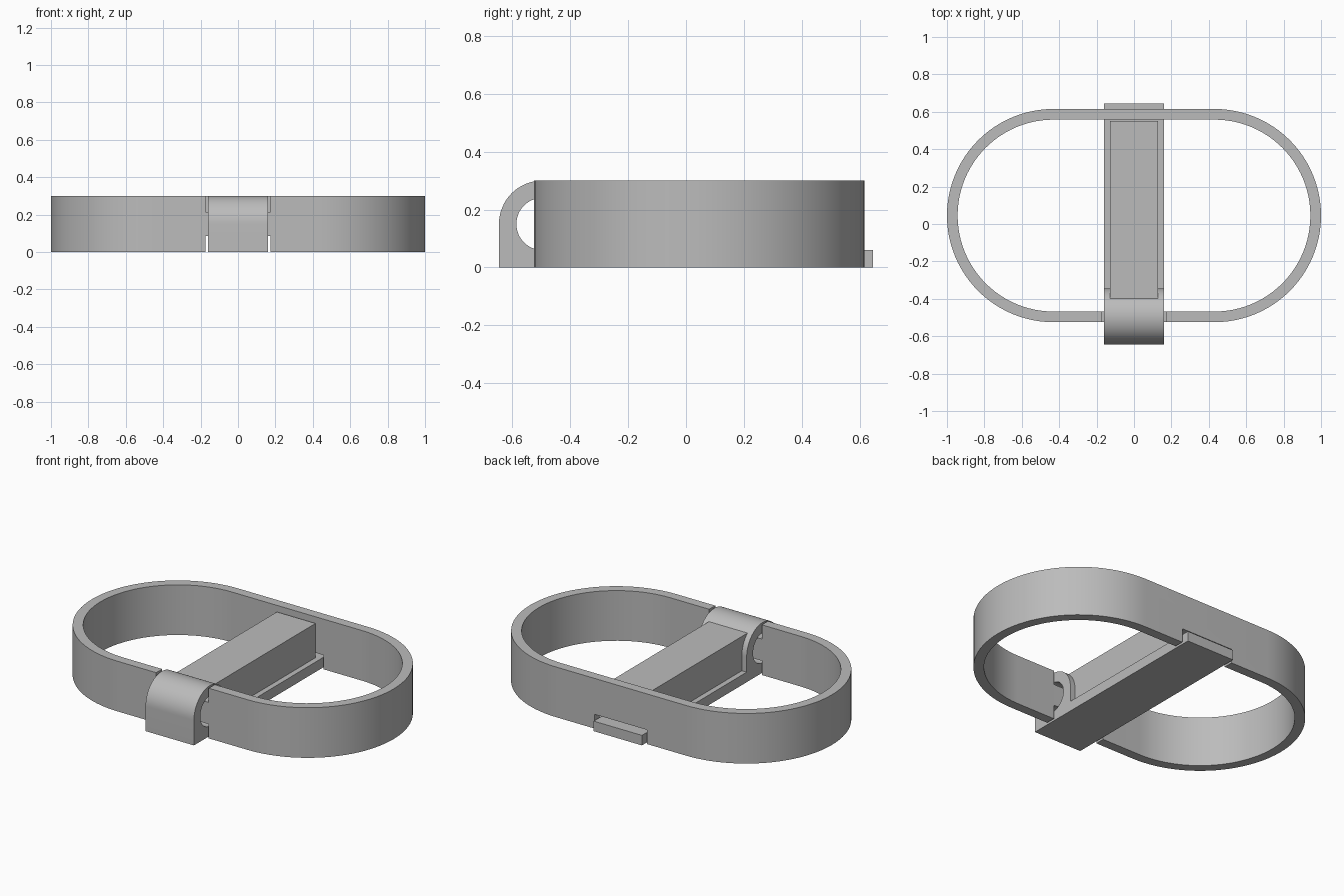
import bpy, bmesh
from math import pi, sin, cos, radians
from mathutils import Vector

cube = bpy.data.objects.get("Cube")
if cube:
    bpy.data.objects.remove(cube, do_unlink=True)

grey = bpy.data.materials.new("mid grey")
grey.use_nodes = True
grey.diffuse_color = (0.5, 0.5, 0.5, 1)
grey.node_tree.nodes["Principled BSDF"].inputs["Base Color"].default_value = (0.5, 0.5, 0.5, 1)


def prism(name, points, depth):
    """Extrude a closed loop of 3D points along the depth vector."""
    bm = bmesh.new()
    face = bm.faces.new([bm.verts.new(p) for p in points])
    out = bmesh.ops.extrude_face_region(bm, geom=[face])
    moved = [g for g in out["geom"] if isinstance(g, bmesh.types.BMVert)]
    bmesh.ops.translate(bm, verts=moved, vec=Vector(depth))
    bmesh.ops.recalc_face_normals(bm, faces=bm.faces)
    mesh = bpy.data.meshes.new(name)
    bm.to_mesh(mesh)
    bm.free()
    mesh.materials.append(grey)
    obj = bpy.data.objects.new(name, mesh)
    bpy.context.collection.objects.link(obj)
    return obj


def box(name, half_width, y0, y1, z0, z1):
    w = half_width
    return prism(name, [(-w, y0, z0), (w, y0, z0), (w, y1, z0), (-w, y1, z0)], (0, 0, z1 - z0))


def select(obj):
    bpy.ops.object.select_all(action='DESELECT')
    obj.select_set(True)
    bpy.context.view_layer.objects.active = obj


def cut(obj, cutter):
    mod = obj.modifiers.new("cut", 'BOOLEAN')
    mod.operation = 'DIFFERENCE'
    mod.solver = 'EXACT'
    mod.object = cutter
    select(obj)
    bpy.ops.object.modifier_apply(modifier=mod.name)
    bpy.data.objects.remove(cutter, do_unlink=True)


def stadium(radius, z, steps=48):
    """Oval loop with two straight runs."""
    loop = []
    for side in (1, -1):
        for i in range(steps + 1):
            a = -pi / 2 + pi * i / steps
            loop.append((side * (0.43 + radius * cos(a)), 0.045 + side * radius * sin(a), z))
    return loop


HEIGHT = 0.3
HOOK_Y, HOOK_Z, HOOK_R, HOLE_R = -0.495, 0.15, 0.15, 0.09
WIDTH = 0.16

# Oval band, with slots for the plate and the hook
band = prism("oval_band", stadium(0.57, 0), (0, 0, HEIGHT))
cut(band, prism("band_inside", stadium(0.513, -0.1), (0, 0, 0.5)))
cut(band, box("lower_slot", 0.174, -0.8, 0.8, -0.1, 0.085))
cut(band, box("upper_front_slot", 0.174, -0.8, 0, 0.215, 0.5))

# Rounded hook with a round hole, closed around the front of the band
arch = [(-WIDTH, HOOK_Y + HOOK_R * cos(pi * i / 32), HOOK_Z + HOOK_R * sin(pi * i / 32)) for i in range(33)]
feet = [(-WIDTH, HOOK_Y - HOOK_R, 0), (-WIDTH, HOOK_Y + HOOK_R, 0)]
hook = prism("hook", arch + feet, (2 * WIDTH, 0, 0))
hole = [(-0.3, HOOK_Y + HOLE_R * cos(pi * i / 24), HOOK_Z + HOLE_R * sin(pi * i / 24)) for i in range(48)]
cut(hook, prism("hook_hole", hole, (0.6, 0, 0)))

# Base plate and the raised block on it
plate = box("base_plate", WIDTH, HOOK_Y + HOOK_R, 0.645, 0, 0.06)
block = box("block", 0.128, -0.4, 0.55, 0.06, 0.265)

for obj in (band, hook):
    select(obj)
    bpy.ops.object.shade_smooth_by_angle(angle=radians(30))
